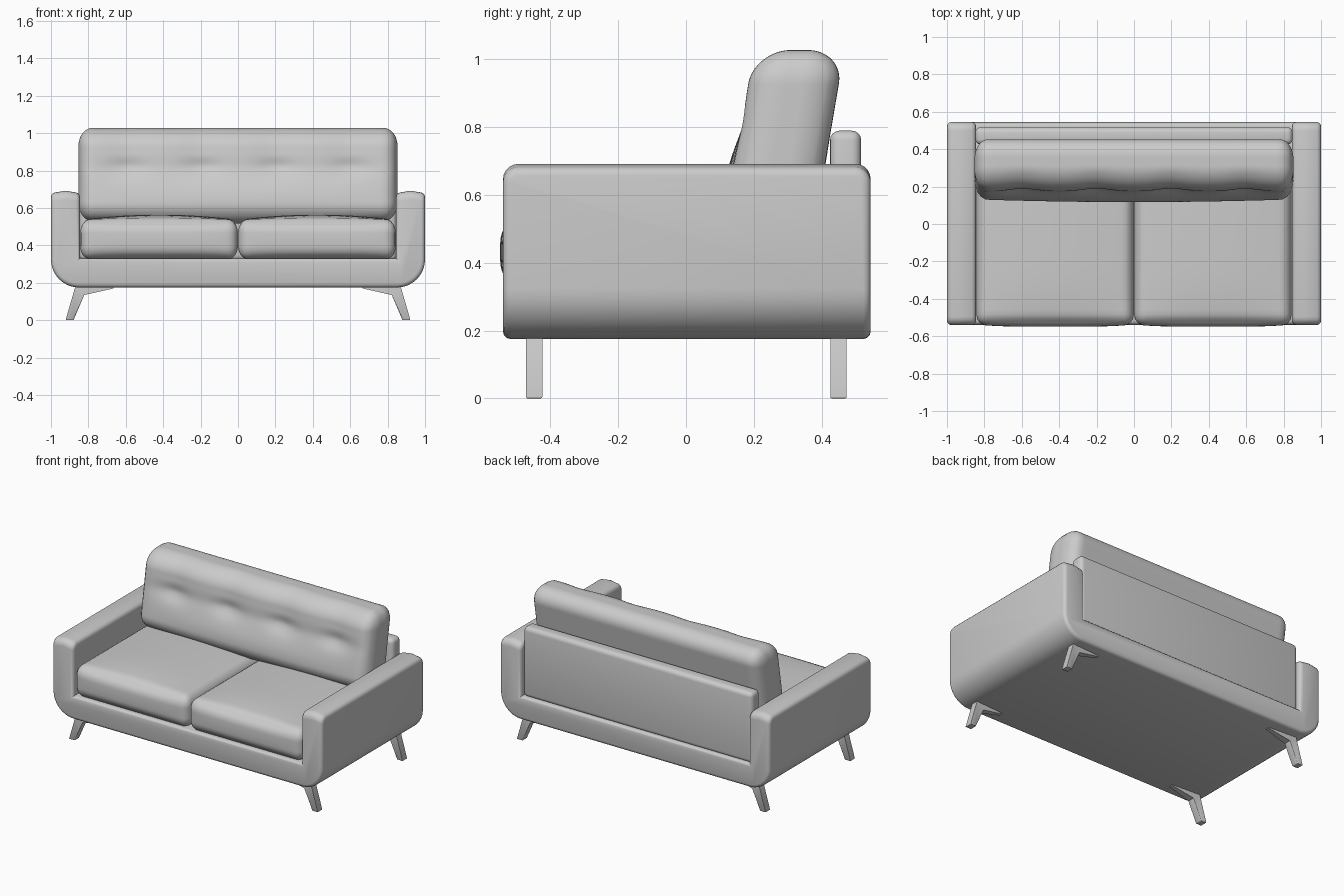
import bpy, bmesh, math
from mathutils import Vector

if "Cube" in bpy.data.objects:
    bpy.data.objects.remove(bpy.data.objects["Cube"])


def finish(name, bm, angle=40):
    bmesh.ops.recalc_face_normals(bm, faces=bm.faces)
    me = bpy.data.meshes.new(name)
    bm.to_mesh(me)
    bm.free()
    ob = bpy.data.objects.new(name, me)
    bpy.context.collection.objects.link(ob)
    bpy.ops.object.select_all(action='DESELECT')
    ob.select_set(True)
    bpy.context.view_layer.objects.active = ob
    bpy.ops.object.shade_smooth_by_angle(angle=math.radians(angle))
    return ob


def extrude_profile(pts, y0, y1):
    """Extrude an XZ outline along y."""
    bm = bmesh.new()
    f = bm.faces.new([bm.verts.new((x, y0, z)) for x, z in pts])
    r = bmesh.ops.extrude_face_region(bm, geom=[f])
    for v in r['geom']:
        if isinstance(v, bmesh.types.BMVert):
            v.co.y = y1
    bmesh.ops.recalc_face_normals(bm, faces=bm.faces)
    return bm


def round_edges(bm, width, segs, test):
    bm.normal_update()
    edges = [e for e in bm.edges if test(e)]
    bmesh.ops.bevel(bm, geom=edges, offset=width, offset_type='OFFSET', segments=segs,
                    profile=0.5, affect='EDGES', clamp_overlap=False)


def sharp(e):
    return e.is_convex and e.calc_face_angle(0) > math.radians(40)


def cushion(name, centre, half, rad, cuts, shape):
    """Rounded box whose points are then adjusted by shape(point, unit position)."""
    bm = bmesh.new()
    bmesh.ops.create_cube(bm, size=2)
    bmesh.ops.subdivide_edges(bm, edges=bm.edges[:], cuts=cuts, use_grid_fill=True)
    for v in bm.verts:
        u = v.co.copy()
        q, d = Vector(), Vector()
        for i in range(3):
            inner = half[i] - rad[i]
            p = u[i] * half[i]
            q[i] = max(-inner, min(inner, p))
            d[i] = (p - q[i]) / rad[i]
        d.normalize()
        p = Vector([q[i] + d[i] * rad[i] for i in range(3)])
        v.co = shape(p, u) + Vector(centre)
    return finish(name, bm, 60)


# U-shaped frame: base and both arms in one piece
R = 0.15
half_u = [(0.845, 0.33), (0.845, 0.68), (0.9225, 0.692), (1.0, 0.68)]
half_u += [(1 - R + R * math.cos(a), 0.175 + R - R * math.sin(a))
           for a in [math.pi / 2 * i / 8 for i in range(9)]]
outline = half_u + [(-x, z) for x, z in reversed(half_u)]
bm = extrude_profile(outline, -0.54, 0.545)
round_edges(bm, 0.045, 5, lambda e: all(v.co.z > 0.67 for v in e.verts)
            and abs(e.verts[0].co.y - e.verts[1].co.y) < 1e-4)
round_edges(bm, 0.022, 3, sharp)
finish("frame", bm)

# Back panel between the arms
bm = extrude_profile([(-0.848, 0.32), (0.848, 0.32), (0.848, 0.79), (-0.848, 0.79)], 0.425, 0.517)
round_edges(bm, 0.028, 4, sharp)
finish("back_panel", bm)


# Seat cushions, slightly puffed on top and at the front
def puff(p, u):
    k = (1 - u.x ** 2) * (1 - u.y ** 4)
    if p.z > 0:
        p.z += 0.026 * k * p.z / 0.1
    if p.y < 0:
        p.y -= 0.012 * (1 - u.x ** 4) * (1 - u.z ** 2) * (p.y / -0.48)
    return p


for side, s in (("left", -1), ("right", 1)):
    cushion("seat_cushion_" + side, (s * 0.422, -0.055, 0.432), (0.421, 0.482, 0.105),
            (0.05, 0.05, 0.07), 36, puff)


# Leaning back cushion with a tufted crease across the front
def tuft(p, u):
    z = p.z + 0.775
    front = max(0.0, min(1.0, (0.02 - p.y) / 0.1))
    edge = 1 - u.x ** 8
    row = math.exp(-((z - 0.81) / 0.05) ** 2)
    dots = sum(math.exp(-((p.x - x) / 0.1) ** 2) for x in (-0.6, -0.2, 0.2, 0.6))
    dent = row * (0.006 + 0.022 * dots) * edge
    belly = 0.018 * math.exp(-((z - 0.66) / 0.09) ** 2) * (1 - u.x ** 2)
    wave = 0.012 * dots * edge * max(0.0, min(1.0, (z - 0.8) / 0.1))
    p.y += front * (dent - belly + wave) + 0.17 * p.z
    if p.z < 0:
        p.z -= 0.015 * (1 - u.x ** 2) * (-p.z / 0.25)
    return p


cushion("back_cushion", (0, 0.292, 0.78), (0.853, 0.134, 0.248), (0.07, 0.11, 0.10), 56, tuft)

# Four splayed legs with a tapering bracket under the base
leg = [(0.922, 0), (0.88, 0), (0.822, 0.135), (0.665, 0.17), (0.665, 0.18), (0.87, 0.18)]
for end, y in (("front", -0.448), ("back", 0.45)):
    for side, s in (("left", -1), ("right", 1)):
        bm = extrude_profile([(s * x, z) for x, z in leg], y - 0.024, y + 0.024)
        for v in bm.verts:
            if abs(v.co.x) < 0.7:
                v.co.y = y + (v.co.y - y) * 0.5
        round_edges(bm, 0.004, 2, lambda e: sharp(e) and max(v.co.z for v in e.verts) < 0.15)
        finish(end + "_leg_" + side, bm)
